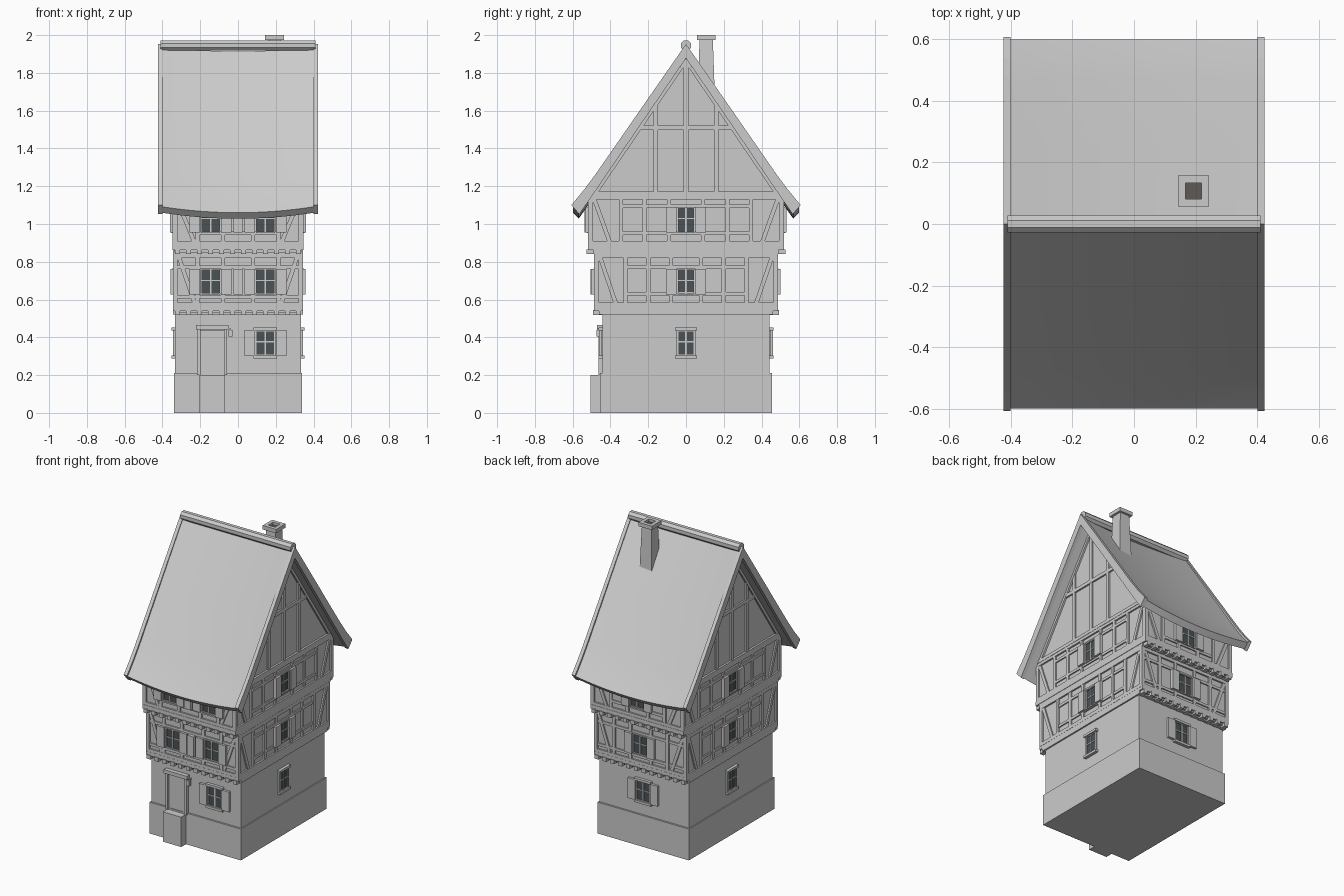
import bpy, bmesh
from math import pi, atan2, hypot
from mathutils import Matrix, Vector

if "Cube" in bpy.data.objects:
    bpy.data.objects.remove(bpy.data.objects["Cube"])

parts = {}

def bucket(name):
    if name not in parts:
        parts[name] = bmesh.new()
    return parts[name]

def box(name, M, u0, u1, d0, d1, z0, z1):
    """Box in wall space: u along the wall, d outward, z up."""
    T = Matrix.Translation(((u0 + u1) / 2, -(d0 + d1) / 2, (z0 + z1) / 2))
    S = Matrix.Diagonal((u1 - u0, d1 - d0, z1 - z0, 1))
    bmesh.ops.create_cube(bucket(name), size=1, matrix=M @ T @ S)

def bar(name, M, a, b, w, d0, d1):
    """Beam on a wall from a to b, each (u, z)."""
    L = hypot(b[0] - a[0], b[1] - a[1])
    T = Matrix.Translation(((a[0] + b[0]) / 2, 0, (a[1] + b[1]) / 2))
    R = Matrix.Rotation(-atan2(b[1] - a[1], b[0] - a[0]), 4, 'Y')
    box(name, M @ T @ R, -L / 2, L / 2, d0, d1, -w / 2, w / 2)

def prism(name, pts, x0, x1):
    """Extrude a (y, z) outline along x."""
    bm = bucket(name)
    f = bm.faces.new([bm.verts.new((x0, y, z)) for y, z in pts])
    ext = bmesh.ops.extrude_face_region(bm, geom=[f])['geom']
    bmesh.ops.translate(bm, vec=(x1 - x0, 0, 0),
                        verts=[v for v in ext if isinstance(v, bmesh.types.BMVert)])

def wall(side, hx, hy):
    """Matrix of a wall face: 0 front, 1 right, 2 back, 3 left."""
    off = hx if side % 2 else hy
    return Matrix.Rotation(side * pi / 2, 4, 'Z') @ Matrix.Translation((0, -off, 0))

def window(M, u, z, w=.1, h=.13, shutters=.055, proud=.01, ledges=False):
    l, r = u - w / 2, u + w / 2
    box('window_glass', M, l, r, 0, .006, z, z + h)
    f = .008
    for a, b in (((l, z), (r, z)), ((l, z + h), (r, z + h)),
                 ((l, z), (l, z + h)), ((r, z), (r, z + h))):
        bar('window_frames', M, a, b, f, 0, proud + .006)
    bar('window_frames', M, (u, z), (u, z + h), f, 0, .011)
    bar('window_frames', M, (l, z + h * .55), (r, z + h * .55), .006, 0, .010)
    if ledges:
        for zz in (z - .008, z + h + .008):
            box('window_ledges', M, l - .012, r + .012, 0, .02, zz - .008, zz + .008)
    if shutters:
        for s in (-1, 1):
            c = u + s * (w / 2 + .006 + shutters / 2)
            box('shutters', M, c - shutters / 2, c + shutters / 2,
                proud * .5, proud + .014, z - .003, z + h + .003)

def timber(M, half, z0, z1, posts, sill, head, gaps, depth=.011):
    """Sill, plate, posts, braces and rails of one storey wall."""
    box('timber_frame', M, -half, half, 0, depth, z0, z0 + .025)
    box('timber_frame', M, -half, half, 0, depth, z1 - .025, z1)
    for s in (-1, 1):
        bar('timber_frame', M, (s * (half - .012), z0), (s * (half - .012), z1), .024, 0, depth)
        bar('timber_frame', M, (s * (half - .03), z1 - .02),
            (s * (half - .115), z0 + .015), .022, 0, depth - .002)
        for p in posts:
            bar('timber_frame', M, (s * p, z0), (s * p, z1), .022, 0, depth - .001)
        for a, b in gaps:
            for zz in (sill, head):
                bar('timber_frame', M, (s * a, zz), (s * b, zz), .018, 0, depth - .003)

I = Matrix.Identity(4)
# Stone plinth, doorstep, storey bodies
box('plinth', I, -.34, .34, -.455, .455, 0, .21)
box('doorstep', I, -.205, -.068, .44, .505, 0, .2)
box('ground_floor', I, -.333, .333, -.443, .443, .2, .54)
box('first_floor', I, -.333, .333, -.475, .475, .53, .86)
box('second_floor', I, -.335, .335, -.507, .507, .85, 1.13)

# Storey ledges and joist ends
box('storey_ledges', I, -.343, .343, -.487, .487, .54, .565)
box('storey_ledges', I, -.346, .346, -.52, .52, .862, .89)
box('storey_ledges', I, -.343, .343, -.46, .46, .52, .54)
box('storey_ledges', I, -.343, .343, -.49, .49, .842, .862)
for side in (0, 2):
    for i in range(12):
        u = -.32 + i * .64 / 11
        box('joist_ends', wall(side, 0, .43), u - .014, u + .014, 0, .062, .518, .545)
        box('joist_ends', wall(side, 0, .46), u - .014, u + .014, 0, .066, .84, .866)

# Half-timbering and windows on each side
for side in range(4):
    g, f, s = wall(side, .333, .443), wall(side, .333, .475), wall(side, .335, .507)
    if side % 2:
        timber(f, .485, .56, .845, (.08, .2, .32), .63, .77, ((0, .08), (.08, .2), (.2, .32)))
        timber(s, .517, .885, 1.155, (.09, .22, .345), .95, 1.095, ((0, .09), (.09, .22), (.22, .345)))
        window(g, 0, .305, .09, shutters=0, proud=.004, ledges=True)
        us = (0,)
    else:
        posts = (.08, .215) if side == 0 else (.075, .2)
        timber(f, .343, .56, .845, posts, .615, .77, ((0, posts[0]), posts, (posts[1], .32)))
        timber(s, .345, .885, 1.13, posts, .95, 1.095, ((0, posts[0]), posts))
        window(g, .145 if side == 0 else 0, .305, proud=.004, ledges=True)
        us = (-.145, .145) if side == 0 else (0,)
    for u in us:
        window(f, u, .63, .09 if side % 2 else .1)
        window(s, u, .957, .09 if side % 2 else .1)
# Folded pair of shutters between the front windows
box('shutters', wall(0, 0, .475), -.025, .025, 0, .03, .627, .763)
box('shutters', wall(0, 0, .507), -.025, .025, 0, .03, .954, 1.09)

# Front door with frame, lintel and lantern
D = wall(0, 0, .443)
box('door', D, -.2, -.07, 0, .008, .2, .44)
for u in (-.207, -.066):
    box('door_frame', D, u - .009, u + .009, 0, .02, .2, .445)
box('door_frame', D, -.222, -.05, 0, .028, .442, .466)
box('lantern', D, -.044, -.036, 0, .026, .44, .447)
box('lantern', D, -.05, -.03, .012, .032, .405, .44)

# Gable walls and their timbers
for s, side in ((1, 1), (-1, 3)):
    prism('gable_walls', [(-.507, 1.125), (.507, 1.125), (.507, 1.15), (0, 1.9), (-.507, 1.15)],
          s * .31, s * .335)
    M = wall(side, .335, 0)
    bar('gable_timbers', M, (-.5, 1.16), (.5, 1.16), .022, 0, .013)
    bar('gable_timbers', M, (-.25, 1.51), (.25, 1.51), .024, 0, .011)
    bar('gable_timbers', M, (0, 1.16), (0, 1.88), .024, 0, .01)
    for k in (-1, 1):
        bar('gable_timbers', M, (k * .16, 1.16), (k * .16, 1.65), .024, 0, .01)
        bar('gable_timbers', M, (k * .485, 1.165), (0, 1.875), .03, 0, .012)

# Sagging roof slopes with flared eaves
prof = [(0, 1.945), (.25, 1.58), (.47, 1.258), (.53, 1.176), (.598, 1.092)]
inner = [(0, 1.885), (.25, 1.522), (.455, 1.222), (.51, 1.142), (.568, 1.06)]
N = 16
bm = bucket('roof')
rings = []
for i in range(N + 1):
    x = -.405 + .81 * i / N
    dz = -.032 * (1 - (x / .405) ** 2)
    outline = ([(-y, z) for y, z in reversed(prof)] + prof[1:] +
               list(reversed(inner)) + [(-y, z) for y, z in inner[1:]])
    rings.append([bm.verts.new((x, y, z + dz)) for y, z in outline])
n = len(rings[0])
for a, b in zip(rings, rings[1:]):
    for j in range(n):
        bm.faces.new((a[j], a[(j + 1) % n], b[(j + 1) % n], b[j]))
bm.faces.new(rings[0])
bm.faces.new(rings[-1])

# Barge boards along the gable edges
up = [(y * 1.015, z + .008) for y, z in prof]
low = [(y * .995, z - .008) for y, z in inner]
for s in (-1, 1):
    prism('barge_boards', [(-y, z) for y, z in reversed(up)] + up[1:] +
          list(reversed(low)) + [(-y, z) for y, z in low[1:]], s * .4, s * .424)

# Ridge cap
bmesh.ops.create_cone(bucket('ridge_cap'), cap_ends=True, segments=8, radius1=.03, radius2=.03, depth=.82,
                      matrix=Matrix.Translation((0, 0, 1.945)) @ Matrix.Rotation(pi / 2, 4, 'Y')
                      @ Matrix.Rotation(pi / 8, 4, 'Z'))

# Tapered chimney with open cap
C = Matrix.Translation((.193, .107, 0))
bmesh.ops.create_cone(bucket('chimney'), cap_ends=True, segments=4, radius1=.047 * 2 ** .5,
                      radius2=.035 * 2 ** .5, depth=.34,
                      matrix=C @ Matrix.Translation((0, 0, 1.81)) @ Matrix.Rotation(pi / 4, 4, 'Z'))
for k in range(4):
    box('chimney_cap', C @ Matrix.Rotation(k * pi / 2, 4, 'Z'), -.05, .026, .026, .05, 1.974, 2.0)
box('chimney_flue', C, -.026, .026, -.026, .026, 1.975, 1.983)

# Turn the collected parts into objects
colours = {'window_glass': (.07, .085, .09, 1), 'chimney_flue': (.12, .1, .09, 1)}
for name, bm in parts.items():
    bmesh.ops.recalc_face_normals(bm, faces=bm.faces)
    me = bpy.data.meshes.new(name)
    bm.to_mesh(me)
    bm.free()
    ob = bpy.data.objects.new(name, me)
    bpy.context.collection.objects.link(ob)
    if name in colours:
        mat = bpy.data.materials.new(name)
        mat.diffuse_color = colours[name]
        mat.use_nodes = True
        mat.node_tree.nodes["Principled BSDF"].inputs["Base Color"].default_value = mat.diffuse_color
        me.materials.append(mat)
    if name == 'roof':
        bpy.context.view_layer.objects.active = ob
        ob.select_set(True)
        bpy.ops.object.shade_smooth_by_angle(angle=.5)
        ob.select_set(False)
